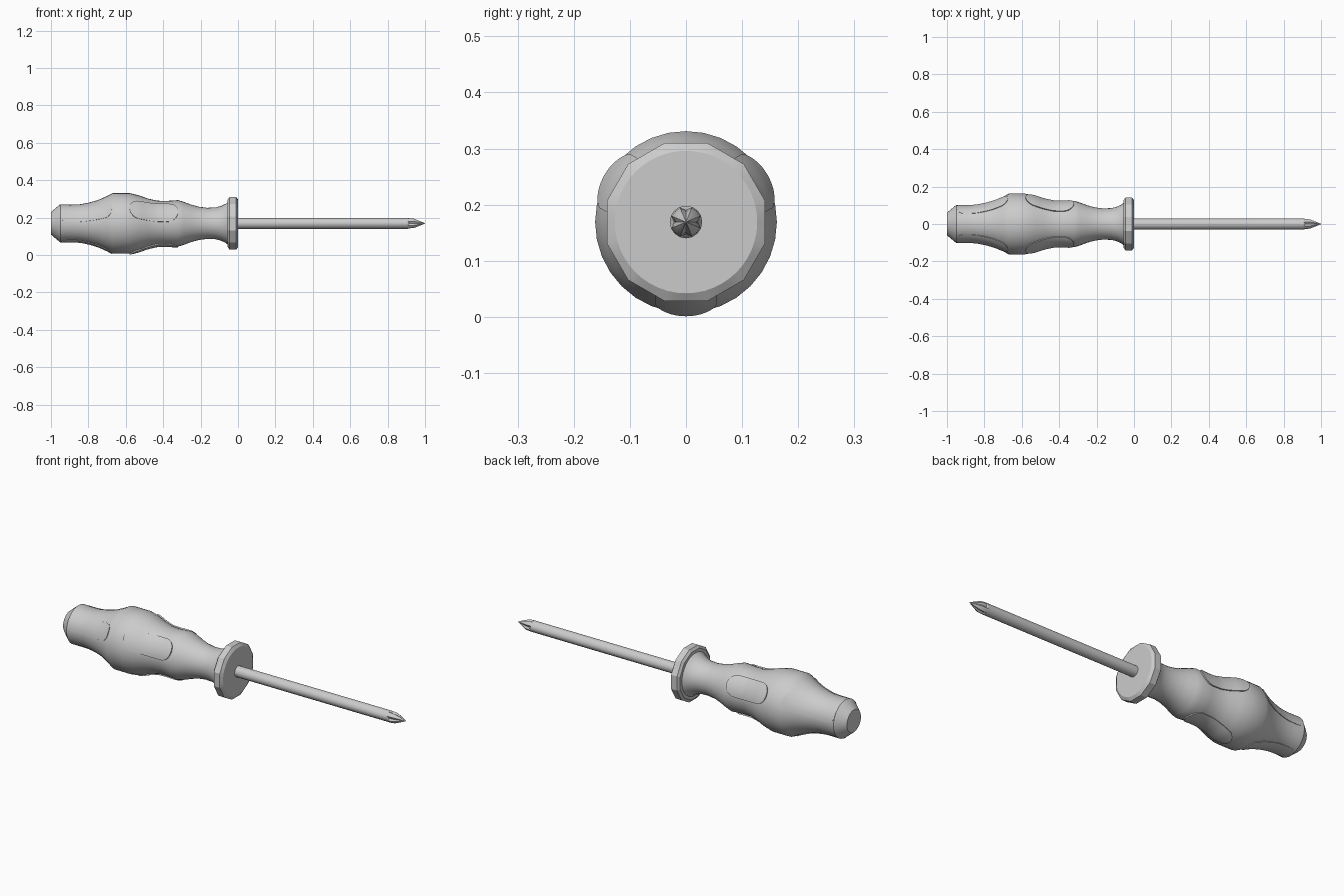
import bpy, bmesh
from math import sin, cos, pi, asin, sqrt, radians

if "Cube" in bpy.data.objects:
    bpy.data.objects.remove(bpy.data.objects["Cube"])

AXIS_Z = 0.169


def place(x, r, a):
    return (x, r * cos(a), AXIS_Z + r * sin(a))


def finish(name, bm, angle):
    bmesh.ops.remove_doubles(bm, verts=bm.verts, dist=1e-5)
    bmesh.ops.recalc_face_normals(bm, faces=bm.faces)
    mesh = bpy.data.meshes.new(name)
    bm.to_mesh(mesh)
    bm.free()
    ob = bpy.data.objects.new(name, mesh)
    bpy.context.collection.objects.link(ob)
    bpy.ops.object.select_all(action='DESELECT')
    ob.select_set(True)
    bpy.context.view_layer.objects.active = ob
    if angle:
        bpy.ops.object.shade_smooth_by_angle(angle=radians(angle))
    return ob


def lathe(name, profile, sides, angle=30, phase=0.0, flute=None):
    """Closed solid of revolution along x; flute(i, k) scales ring radii."""
    bm = bmesh.new()
    rings = []
    for k, (x, r) in enumerate(profile):
        rings.append([bm.verts.new(place(x, r * (flute(i, k) if flute else 1),
                                         2 * pi * (i + phase) / sides))
                      for i in range(sides)])
    for a, b in zip(rings, rings[1:]):
        for i in range(sides):
            j = (i + 1) % sides
            bm.faces.new((a[i], a[j], b[j], b[i]))
    bm.faces.new(rings[0])
    bm.faces.new(rings[-1])
    return finish(name, bm, angle)


# Handle
HANDLE = [(-1, .06), (-.985, .073), (-.95, .102), (-.90, .1), (-.85, .101),
          (-.80, .110), (-.75, .124), (-.70, .146), (-.67, .162), (-.58, .162),
          (-.53, .150), (-.48, .132), (-.43, .121), (-.38, .120), (-.32, .124),
          (-.29, .115), (-.25, .100), (-.21, .089), (-.165, .083), (-.12, .085),
          (-.09, .093), (-.065, .105), (-.045, .122)]
lathe("handle", HANDLE, 32)


def handle_radius(x):
    for (x0, r0), (x1, r1) in zip(HANDLE, HANDLE[1:]):
        if x0 <= x <= x1:
            return r0 + (r1 - r0) * (x - x0) / (x1 - x0)
    return HANDLE[-1][1]


# Raised grip pads that follow the handle surface
def grip_pad(name, x0, x1, half, corner, lift0, lift1, angle):
    bm = bmesh.new()
    steps = [corner * (1 - cos(pi / 2 * i / 6)) for i in range(7)]
    mid = [x0 + corner + (x1 - x0 - 2 * corner) * i / 8 for i in range(1, 8)]
    xs = [x0 + s for s in steps] + mid + [x1 - s for s in reversed(steps)]
    nu, nv = len(xs), 10
    grid = []
    for i in range(-1, nu + 1):
        x = xs[min(max(i, 0), nu - 1)]
        d = max(0, corner - min(x - x0, x1 - x))
        w = half - corner + sqrt(max(0, corner ** 2 - d ** 2))
        r = handle_radius(x)
        lift = lift0 + (lift1 - lift0) * (x - x0) / (x1 - x0)
        row = []
        for j in range(-1, nv + 2):
            v = w * (2 * min(max(j, 0), nv) / nv - 1)
            skirt = i in (-1, nu) or j in (-1, nv + 1)
            row.append(bm.verts.new(place(x, r + (-.008 if skirt else lift),
                                          angle + asin(v / r))))
        grid.append(row)
    for a, b in zip(grid, grid[1:]):
        for j in range(len(a) - 1):
            bm.faces.new((a[j], a[j + 1], b[j + 1], b[j]))
    bmesh.ops.dissolve_degenerate(bm, dist=1e-5, edges=bm.edges)
    finish(name, bm, 35)


for n, deg in enumerate((30, 150, 270)):
    grip_pad(f"front_grip_pad_{n + 1}", -.58, -.32, .053, .052, .006, .006, radians(deg))
    grip_pad(f"rear_grip_pad_{n + 1}", -.95, -.675, .044, .035, .001, .004, radians(deg))

# Twelve-sided collar, chamfered to a round front face
lathe("collar", [(-.055, .132), (-.045, .146), (-.01, .146)], 12, 0, .5)
bm = bmesh.new()
outer, inner = [], []
for i in range(48):
    a = 2 * pi * i / 48
    off = (a + pi / 12) % (pi / 6) - pi / 12
    outer.append(bm.verts.new(place(-.01, .141 / cos(off), a)))
    inner.append(bm.verts.new(place(0, .127, a)))
for i in range(48):
    j = (i + 1) % 48
    bm.faces.new((outer[i], outer[j], inner[j], inner[i]))
bm.faces.new(inner)
finish("collar_face", bm, 20)

# Shaft with a fluted cross tip
FLUTE = [1, 1, 1, .72, .68, .75, 1]
lathe("shaft", [(-.02, .029), (.0, .029), (.908, .029), (.915, .029),
                (.94, .027), (.965, .0165), (1, .001)], 16, 30,
      flute=lambda i, k: FLUTE[k] if i % 4 == 0 else 1)
